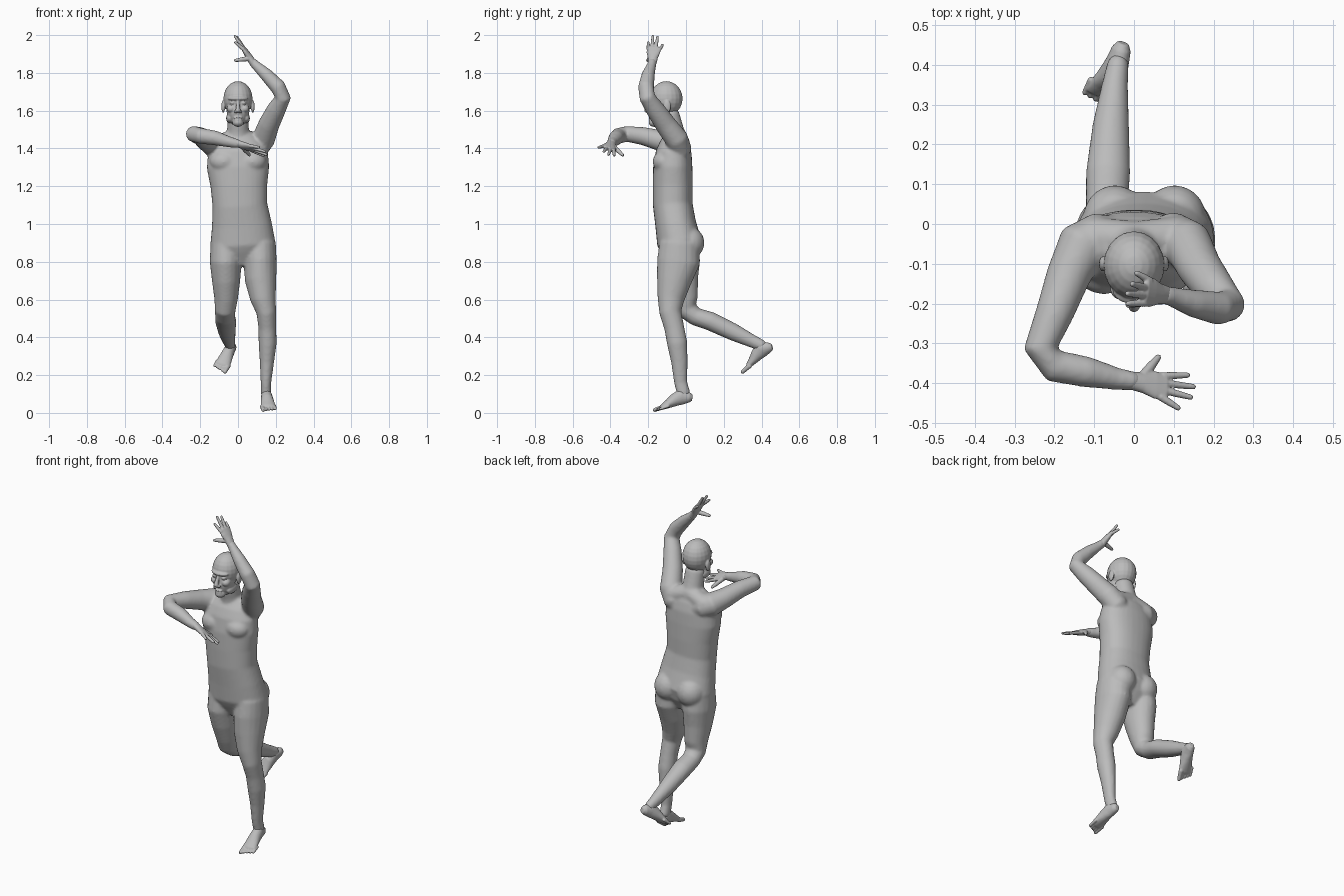
import bpy, bmesh, math
from mathutils import Matrix, Vector

cube = bpy.data.objects.get("Cube")
if cube:
    bpy.data.objects.remove(cube, do_unlink=True)

skin = bpy.data.materials.new("plain_grey")
skin.use_nodes = True
GREY = (0.5, 0.5, 0.5, 1)
skin.diffuse_color = GREY
skin.node_tree.nodes["Principled BSDF"].inputs["Base Color"].default_value = GREY

X, Y = Vector((1, 0, 0)), Vector((0, 1, 0))


def power(value, exponent):
    return math.copysign(abs(value) ** exponent, value)


def loft(bm, stations, side=X, square=1.0, segments=20):
    """Closed tube through (x, y, z, half width, half depth) with rounded ends."""
    points = [Vector(s[:3]) for s in stations]
    sizes = [(s[3], s[-1]) for s in stations]
    last = len(points) - 1
    tangents = [(points[min(i + 1, last)] - points[max(i - 1, 0)]).normalized()
                for i in range(last + 1)]
    rings = list(zip(points, sizes, tangents))
    for end, sign in ((0, -1), (last, 1)):
        point, size, tangent = points[end], sizes[end], tangents[end]
        cap = (point + tangent * sign * min(size) * 0.7, (size[0] * 0.6, size[1] * 0.6), tangent)
        rings.insert(0 if sign < 0 else len(rings), cap)
    loops = []
    for point, (width, depth), tangent in rings:
        across = (side - tangent * side.dot(tangent)).normalized()
        through = tangent.cross(across)
        loop = []
        for k in range(segments):
            a = math.tau * k / segments
            loop.append(bm.verts.new(point + across * width * power(math.cos(a), square)
                                     + through * depth * power(math.sin(a), square)))
        loops.append(loop)
    for low, high in zip(loops, loops[1:]):
        for k in range(segments):
            n = (k + 1) % segments
            bm.faces.new((low[k], low[n], high[n], high[k]))
    bm.faces.new(loops[0][::-1])
    bm.faces.new(loops[-1])


def ball(bm, centre, radii):
    bmesh.ops.create_uvsphere(bm, u_segments=20, v_segments=12, radius=1,
                              matrix=Matrix.LocRotScale(Vector(centre), None, Vector(radii)))


def finish(name, bm, voxel, smoothing):
    """Fuse the overlapping volumes into one skin."""
    bmesh.ops.recalc_face_normals(bm, faces=bm.faces)
    mesh = bpy.data.meshes.new(name)
    bm.to_mesh(mesh)
    bm.free()
    obj = bpy.data.objects.new(name, mesh)
    bpy.context.collection.objects.link(obj)
    mesh.materials.append(skin)
    fuse = obj.modifiers.new("fuse", 'REMESH')
    fuse.mode = 'VOXEL'
    fuse.voxel_size = voxel
    fuse.use_smooth_shade = True
    relax = obj.modifiers.new("relax", 'SMOOTH')
    relax.factor = 0.5
    relax.iterations = smoothing
    return obj


# Torso, from hips to the base of the neck
body = bmesh.new()
loft(body, [(.03, -.035, .85, .15, .1), (.025, -.035, .9, .172, .118),
            (.02, -.055, 1, .158, .108), (.01, -.07, 1.1, .145, .105),
            (.005, -.07, 1.2, .15, .106), (0, -.07, 1.3, .165, .104),
            (0, -.065, 1.38, .158, .095), (0, -.06, 1.43, .13, .078)], square=.88, segments=32)
# Shoulder line and neck
loft(body, [(-.11, -.03, 1.42, .05), (0, -.045, 1.46, .052), (.11, -.03, 1.43, .05)], side=Y)
loft(body, [(0, -.055, 1.43, .068), (0, -.07, 1.5, .058), (0, -.09, 1.58, .055)])
# Chest and buttocks
for side in (-1, 1):
    ball(body, (side * .075, -.115, 1.33), (.075, .062, .058))
    ball(body, (.027 + side * .075, .015, .9), (.08, .083, .085))

# Left leg, standing
loft(body, [(.115, -.035, .9, .085, .105), (.117, -.04, .8, .088, .114),
            (.12, -.063, .7, .083, .092), (.133, -.08, .6, .067, .071),
            (.15, -.083, .53, .052, .058), (.155, -.062, .45, .047, .053),
            (.157, -.047, .37, .048, .054), (.153, -.035, .27, .038, .044),
            (.148, -.028, .16, .028, .035), (.148, -.012, .1, .028, .036)])
# Right leg, kicked back from the knee
loft(body, [(-.06, -.035, .9, .085, .1), (-.065, -.035, .8, .085, .11),
            (-.063, -.025, .7, .075, .09), (-.063, -.006, .6, .062, .07),
            (-.068, .005, .545, .055, .056), (-.068, .05, .51, .053, .048),
            (-.065, .13, .485, .056, .05), (-.058, .25, .428, .046, .046),
            (-.048, .35, .38, .033, .035), (-.04, .405, .355, .027, .03)])
# Left arm, raised over the head
loft(body, [(.09, -.03, 1.39, .062), (.135, -.05, 1.45, .062), (.165, -.11, 1.53, .056),
            (.205, -.165, 1.61, .05), (.238, -.205, 1.67, .043), (.212, -.212, 1.725, .042),
            (.15, -.2, 1.79, .035), (.095, -.183, 1.84, .025), (.075, -.178, 1.86, .023)], side=Y)
# Right arm, folded across the front
loft(body, [(-.08, -.03, 1.4, .062), (-.13, -.055, 1.42, .066), (-.165, -.13, 1.44, .056),
            (-.2, -.225, 1.465, .048), (-.236, -.315, 1.477, .042), (-.2, -.357, 1.467, .042),
            (-.12, -.372, 1.455, .039), (-.04, -.39, 1.433, .028), (0, -.395, 1.425, .024)],
     side=Vector((0, 0, 1)))
finish("body", body, .008, 6)

# Head with face
head = bmesh.new()
ball(head, (0, -.104, 1.664), (.077, .086, .092))
ball(head, (0, -.13, 1.605), (.061, .061, .088))
ball(head, (0, -.168, 1.538), (.03, .03, .024))
ball(head, (0, -.166, 1.664), (.055, .036, .015))
loft(head, [(0, -.185, 1.655, .008), (0, -.2, 1.625, .01), (0, -.21, 1.6, .014, .013)])
for height, depth in ((1.563, .014), (1.551, .013)):
    ball(head, (0, -.184, height), (.024, depth, .006))
for side in (-1, 1):
    ball(head, (side * .036, -.162, 1.61), (.024, .028, .022))
    ball(head, (side * .029, -.178, 1.641), (.014, .013, .009))
    ball(head, (side * .013, -.2, 1.594), (.008, .011, .008))
    ball(head, (side * .045, -.12, 1.56), (.018, .045, .026))
    ball(head, (side * .078, -.1, 1.622), (.01, .02, .034))
finish("head", head, .004, 3)


def make_hand(name, wrist, tips, thumb):
    """Palm, four fingers from index to little, and thumb."""
    bm = bmesh.new()
    wrist, thumb = Vector(wrist), Vector(thumb)
    tips = [Vector(t) for t in tips]
    reach = (tips[1] + tips[2]) / 2 - wrist
    across = tips[0] - tips[3]
    across = (across - reach * across.dot(reach) / reach.length_squared).normalized()
    palm = [(*(wrist + reach * f), w, d) for f, w, d in
            ((-.08, .023, .02), (.15, .027, .018), (.35, .037, .015), (.53, .037, .011))]
    loft(bm, palm, side=across)
    for i, tip in enumerate(tips):
        base = wrist + reach * (.5 - .03 * abs(i - 1)) + across * .019 * (1.5 - i)
        loft(bm, [(*base, .01), (*base.lerp(tip, .5), .009), (*base.lerp(tip, .94), .007)],
             side=across, segments=10)
    root = wrist + reach * .12 + across * .012
    loft(bm, [(*root, .014), (*root.lerp(thumb, .5), .012), (*root.lerp(thumb, .92), .008)],
         side=across.cross(reach).normalized(), segments=10)
    finish(name, bm, .003, 2)


make_hand("left_hand", (.075, -.178, 1.86),
          [(-.018, -.2, 1.965), (-.02, -.175, 2), (-.008, -.15, 1.995), (.004, -.122, 1.95)],
          (-.022, -.205, 1.865))
make_hand("right_hand", (0, -.395, 1.425),
          [(.14, -.38, 1.36), (.155, -.41, 1.365), (.148, -.437, 1.382), (.115, -.465, 1.405)],
          (.065, -.33, 1.36))


def make_foot(name, heel, toe, up, inner):
    """Built along the sole: forward, sideways, up; inner is the big toe's side."""
    bm = bmesh.new()
    heel = Vector(heel)
    forward = (Vector(toe) - heel).normalized()
    up = Vector(up)
    up = (up - forward * up.dot(forward)).normalized()
    across = forward.cross(up) * inner

    def place(f, s, u):
        return heel + forward * f + across * s + up * u

    loft(bm, [(*place(f, 0, u), w, d) for f, u, w, d in
              ((.022, .03, .024, .028), (.06, .044, .029, .042), (.1, .036, .033, .034),
               (.14, .024, .038, .023), (.172, .016, .041, .015))], side=across)
    for i in range(5):
        s = .03 - .0165 * i
        size = .013 if i == 0 else .009
        loft(bm, [(*place(.16 - .004 * i, s, .014), size),
                  (*place(.214 - .006 * i, s, .01), size * .85)], side=across, segments=10)
    finish(name, bm, .0035, 2)


make_foot("left_foot", (.145, .045, .058), (.165, -.175, .002), (0, 0, 1), 1)
make_foot("right_foot", (-.028, .475, .335), (-.11, .285, .2), (.1, -.53, .66), -1)
